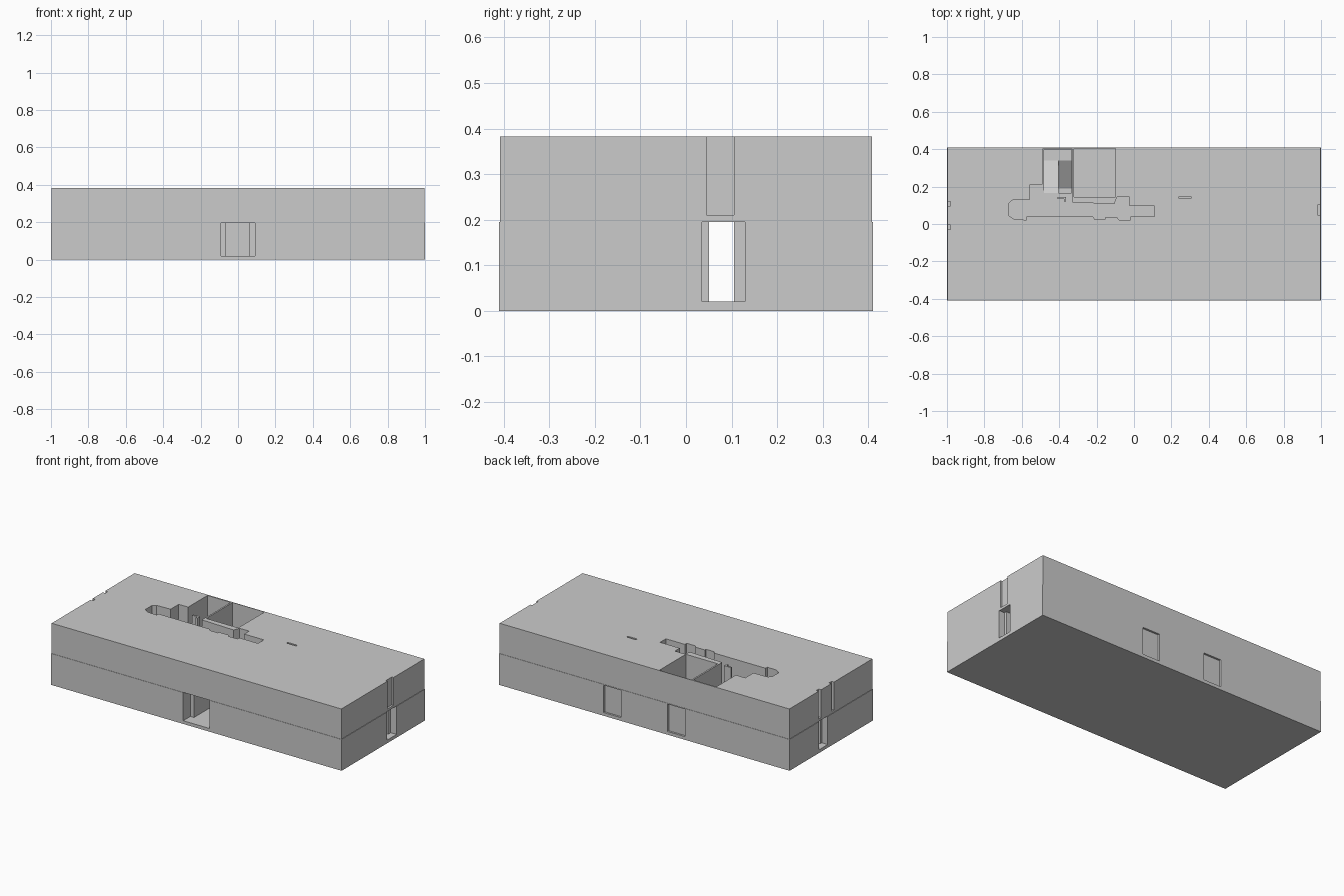
import bpy, bmesh

if "Cube" in bpy.data.objects:
    bpy.data.objects.remove(bpy.data.objects["Cube"])


def prism(name, points, lo, hi, axis='Z'):
    """Extrude a closed profile: Z takes (x, y) points, X takes (y, z) points."""
    bm = bmesh.new()
    place = (lambda a, b: (a, b, lo)) if axis == 'Z' else (lambda a, b: (lo, a, b))
    face = bm.faces.new([bm.verts.new(place(*p)) for p in points])
    out = bmesh.ops.extrude_face_region(bm, geom=[face])
    verts = [v for v in out['geom'] if isinstance(v, bmesh.types.BMVert)]
    shift = (0, 0, hi - lo) if axis == 'Z' else (hi - lo, 0, 0)
    bmesh.ops.translate(bm, verts=verts, vec=shift)
    bmesh.ops.recalc_face_normals(bm, faces=bm.faces)
    mesh = bpy.data.meshes.new(name)
    bm.to_mesh(mesh)
    bm.free()
    obj = bpy.data.objects.new(name, mesh)
    bpy.context.collection.objects.link(obj)
    return obj


def box(name, x0, x1, y0, y1, z0, z1):
    return prism(name, [(x0, y0), (x1, y0), (x1, y1), (x0, y1)], z0, z1)


def carve(target, cutter):
    """Subtract the cutter and remove it."""
    mod = target.modifiers.new("carve", 'BOOLEAN')
    mod.operation, mod.solver, mod.object = 'DIFFERENCE', 'EXACT', cutter
    bpy.context.view_layer.objects.active = target
    bpy.ops.object.modifier_apply(modifier=mod.name)
    bpy.data.objects.remove(cutter)


# Lower storey with its passages
lower = box("lower_storey", -1, 1, -0.41, 0.41, 0, 0.195)
F = 0.02
for x0, x1, y0, y1 in [
        (-1.1, 1.1, 0.05, 0.105),          # long corridor
        (0.96, 1.1, 0.035, 0.13),          # right entrance
        (-1.1, -0.96, 0.035, 0.12),        # left entrance
        (-0.09, 0.09, -0.5, -0.34),        # front entrance
        (-0.065, 0.06, -0.35, 0.14),       # front passage
        (-0.48, -0.335, 0.165, 0.40),      # stairwell
        (-0.405, -0.335, 0.10, 0.17)]:     # stairwell access
    carve(lower, box("cut", x0, x1, y0, y1, F, 0.3))
# Back door recesses
for s in (-1, 1):
    carve(lower, box("cut", s * 0.22 - 0.06, s * 0.22 + 0.06, 0.398, 0.5, F, 0.19))

# Upper storey, set in slightly, with open-topped rooms
upper = box("upper_storey", -0.997, 0.997, -0.408, 0.408, 0.195, 0.383)
corridor = [(-.67, .045), (-.64, .025), (-.575, .022), (-.575, .04), (-.22, .04),
            (-.21, .025), (-.155, .025), (-.155, .036), (-.09, .036), (-.08, .022),
            (-.02, .022), (-.02, .04), (.11, .04), (.11, .097), (-.025, .097),
            (-.025, .145), (-.09, .145), (-.105, .107), (-.33, .115), (-.33, .40),
            (-.49, .40), (-.49, .21), (-.555, .21), (-.555, .13), (-.65, .127), (-.67, .11)]
carve(upper, prism("cut", corridor, 0.21, 0.5))
for x0, x1, y0, y1, z0 in [
        (-0.32, -0.10, 0.145, 0.404, 0.21),      # back room
        (-0.48, -0.335, 0.165, 0.398, 0.1),      # stair hole
        (0.24, 0.305, 0.135, 0.147, 0.21),       # narrow slot
        (0.985, 1.1, 0.045, 0.105, 0.21),        # right recess
        (-1.1, -0.98, 0.095, 0.12, 0.21),        # left notches
        (-1.1, -0.98, -0.03, -0.005, 0.21)]:
    carve(upper, box("cut", x0, x1, y0, y1, z0, 0.5))

# Thin partition by the stairs
prism("stair_partition", [(-.41, .135), (-.375, .135), (-.375, .12), (-.363, .12),
                          (-.363, .145), (-.41, .145)], 0.21, 0.383)

# Stair ramps and half landing
prism("upper_ramp", [(.165, .21), (.165, F), (.34, F), (.34, .115)], -.48, -.405, 'X')
prism("lower_ramp", [(.19, F), (.34, F), (.34, .115)], -.405, -.335, 'X')
box("stair_landing", -.48, -.335, .34, .40, F, .115)
